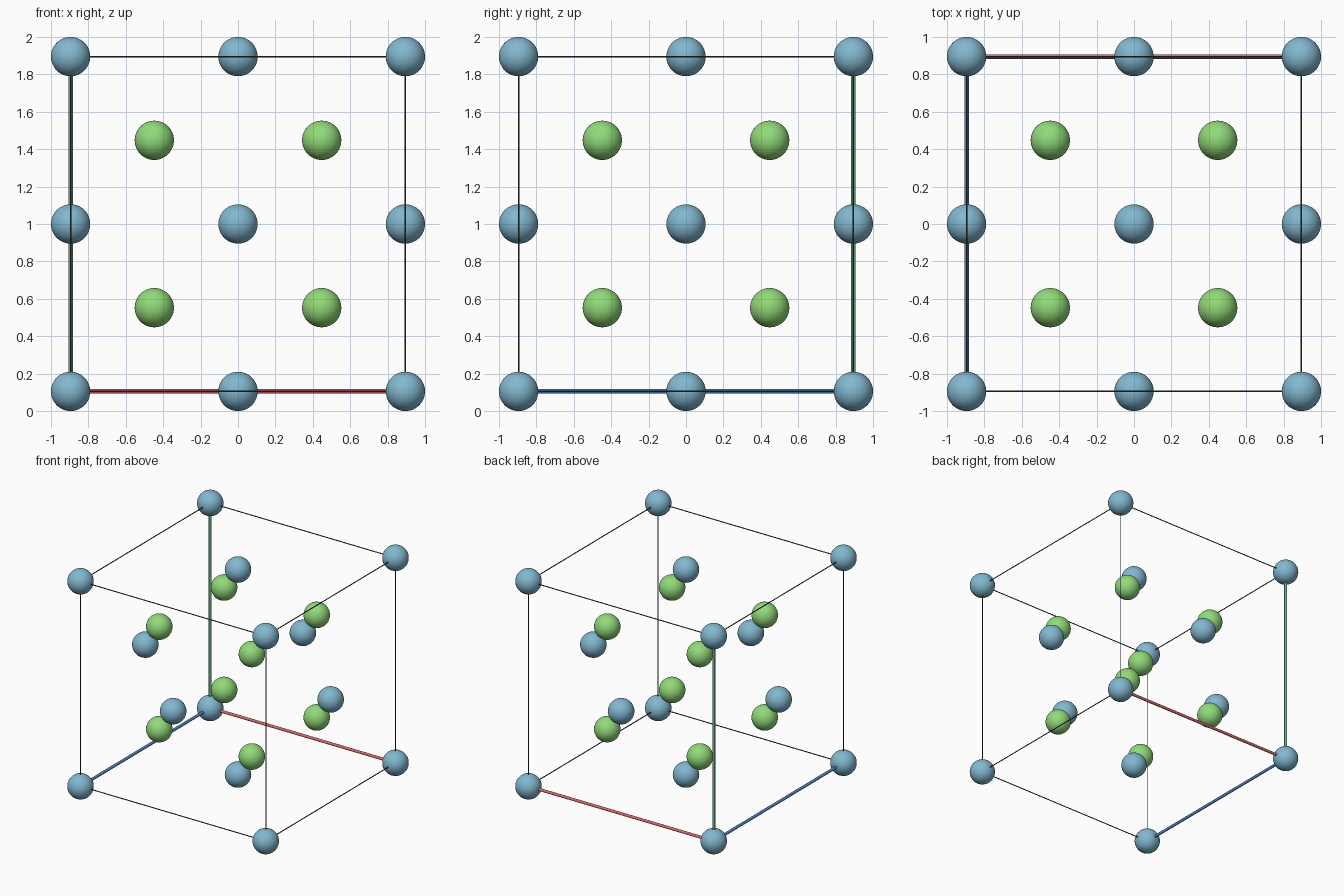
import bpy
from itertools import product
from mathutils import Vector

if "Cube" in bpy.data.objects:
    bpy.data.objects.remove(bpy.data.objects["Cube"])

H = 0.895        # half the cell edge
R = 0.105        # ball radius
CENTRE = Vector((0, 0, 1))


def material(name, srgb):
    m = bpy.data.materials.new(name)
    m.diffuse_color = [((c / 255 + 0.055) / 1.055) ** 2.4 for c in srgb] + [1]
    m.use_nodes = True
    m.node_tree.nodes["Principled BSDF"].inputs["Base Color"].default_value = m.diffuse_color
    return m


BLUE = material("steel blue", (130, 184, 208))
GREEN = material("leaf green", (146, 218, 122))
BLACK = material("charcoal", (56, 62, 68))
AXES = [material("axis red", (220, 105, 112)),
        material("axis blue", (88, 134, 204)),
        material("axis green", (108, 178, 136))]


def finish(name, mat):
    ob = bpy.context.object
    ob.name = name
    ob.data.materials.append(mat)
    bpy.ops.object.shade_smooth_by_angle()


def ball(name, pos, mat):
    bpy.ops.mesh.primitive_uv_sphere_add(segments=48, ring_count=24, radius=R,
                                         location=CENTRE + Vector(pos) * H)
    finish(name, mat)


def rod(name, axis, pos, radius, mat):
    rot = [(0, 1.5707963, 0), (1.5707963, 0, 0), (0, 0, 0)][axis]
    bpy.ops.mesh.primitive_cylinder_add(vertices=16, radius=radius, depth=2 * H,
                                        location=CENTRE + Vector(pos) * H, rotation=rot)
    finish(name, mat)


# Corner balls, face-centre balls and the eight inner balls
for p in product((-1, 0, 1), repeat=3):
    zeros = p.count(0)
    if zeros == 0:
        ball("corner_ball", p, BLUE)
        ball("inner_ball", [c / 2 for c in p], GREEN)
    elif zeros == 2:
        ball("face_ball", p, BLUE)

# Cell edges: three thick coloured axes meet at the origin corner, the rest are thin
ORIGIN = (-1, 1, -1)
for axis in range(3):
    for a, b in product((-1, 1), repeat=2):
        pos = [a, b]
        pos.insert(axis, 0)
        if all(pos[i] in (0, ORIGIN[i]) for i in range(3)):
            rod("axis_rod", axis, pos, 0.012, AXES[axis])
        else:
            rod("edge_rod", axis, pos, 0.004, BLACK)
